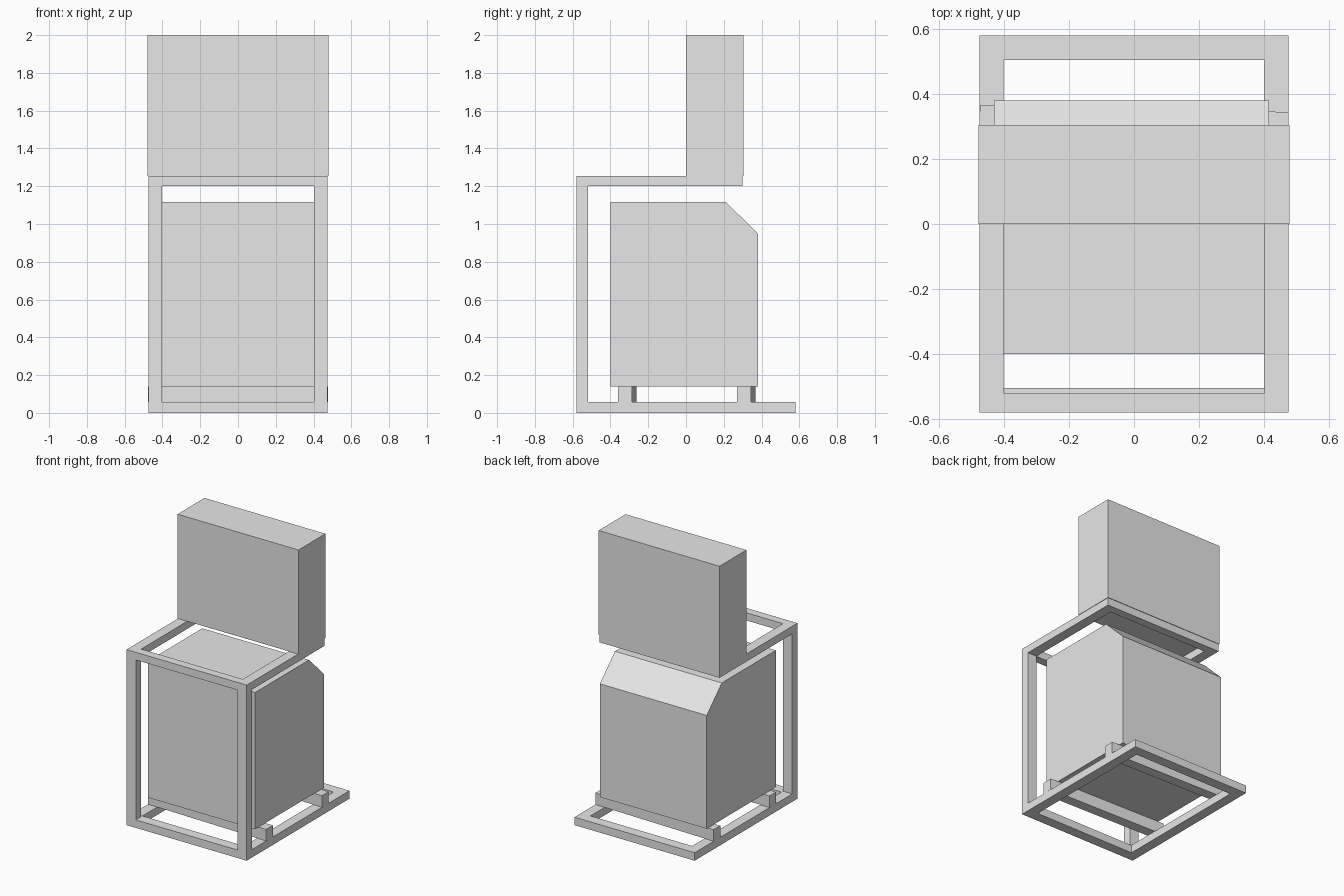
import bpy
import bmesh
from math import radians
from mathutils import Matrix, Vector

if "Cube" in bpy.data.objects:
    bpy.data.objects.remove(bpy.data.objects["Cube"])

grey = bpy.data.materials.new("light grey")
grey.use_nodes = True
colour = (0.8, 0.8, 0.8, 1)
grey.diffuse_color = colour
grey.node_tree.nodes["Principled BSDF"].inputs["Base Color"].default_value = colour


def finish(name, bm):
    bmesh.ops.recalc_face_normals(bm, faces=bm.faces)
    mesh = bpy.data.meshes.new(name)
    bm.to_mesh(mesh)
    bm.free()
    mesh.materials.append(grey)
    obj = bpy.data.objects.new(name, mesh)
    bpy.context.collection.objects.link(obj)
    return obj


def box(name, low, high, turn=0):
    """Box between two corners, turned about its own vertical axis."""
    low, high = Vector(low), Vector(high)
    bm = bmesh.new()
    bmesh.ops.create_cube(bm, size=1, matrix=Matrix.Diagonal((*(high - low), 1)))
    obj = finish(name, bm)
    obj.location = (low + high) / 2
    obj.rotation_euler.z = turn
    return obj


def prism(name, outline, x0, x1):
    """Extrude a (y, z) outline along x."""
    bm = bmesh.new()
    face = bm.faces.new([bm.verts.new((x0, y, z)) for y, z in outline])
    grown = bmesh.ops.extrude_face_region(bm, geom=[face])["geom"]
    moved = [v for v in grown if isinstance(v, bmesh.types.BMVert)]
    bmesh.ops.translate(bm, verts=moved, vec=(x1 - x0, 0, 0))
    return finish(name, bm)


def frame(name, y0, y1, z0, z1, bar):
    """Rectangular frame lying flat: two side rails joined by two end rails."""
    for side, sign in (("left", 1), ("right", -1)):
        xs = sorted((sign * INNER, sign * OUTER))
        box(f"{name}_{side}_rail", (xs[0], y0, z0), (xs[1], y1, z1))
    box(f"{name}_front_rail", (-INNER, y0, z0), (INNER, y0 + bar, z1))
    box(f"{name}_back_rail", (-INNER, y1 - bar, z0), (INNER, y1, z1))


INNER, OUTER = 0.402, 0.475

# Supporting frame
frame("base", -0.58, 0.58, 0, 0.057, 0.075)
frame("shelf", -0.58, 0.30, 1.2, 1.255, 0.06)
for side, sign in (("left", 1), ("right", -1)):
    xs = sorted((sign * INNER, sign * OUTER))
    box(f"{side}_post", (xs[0], -0.58, 0.057), (xs[1], -0.52, 1.2))

# Slightly skewed cross bars under the cabinet
for name, y in (("front", -0.312), ("back", 0.318)):
    box(f"{name}_cross_bar", (-0.475, y - 0.0375, 0.057),
        (0.475, y + 0.0375, 0.14), radians(-1.35))

# Lower cabinet with a sloping back edge
prism("lower_cabinet", [(-0.4, 0.14), (0.38, 0.14), (0.38, 0.95),
                        (0.21, 1.117), (-0.4, 1.117)], -0.43, 0.415)

# Upper cabinet on the shelf
box("upper_cabinet", (-0.478, 0, 1.255), (0.478, 0.304, 2))
